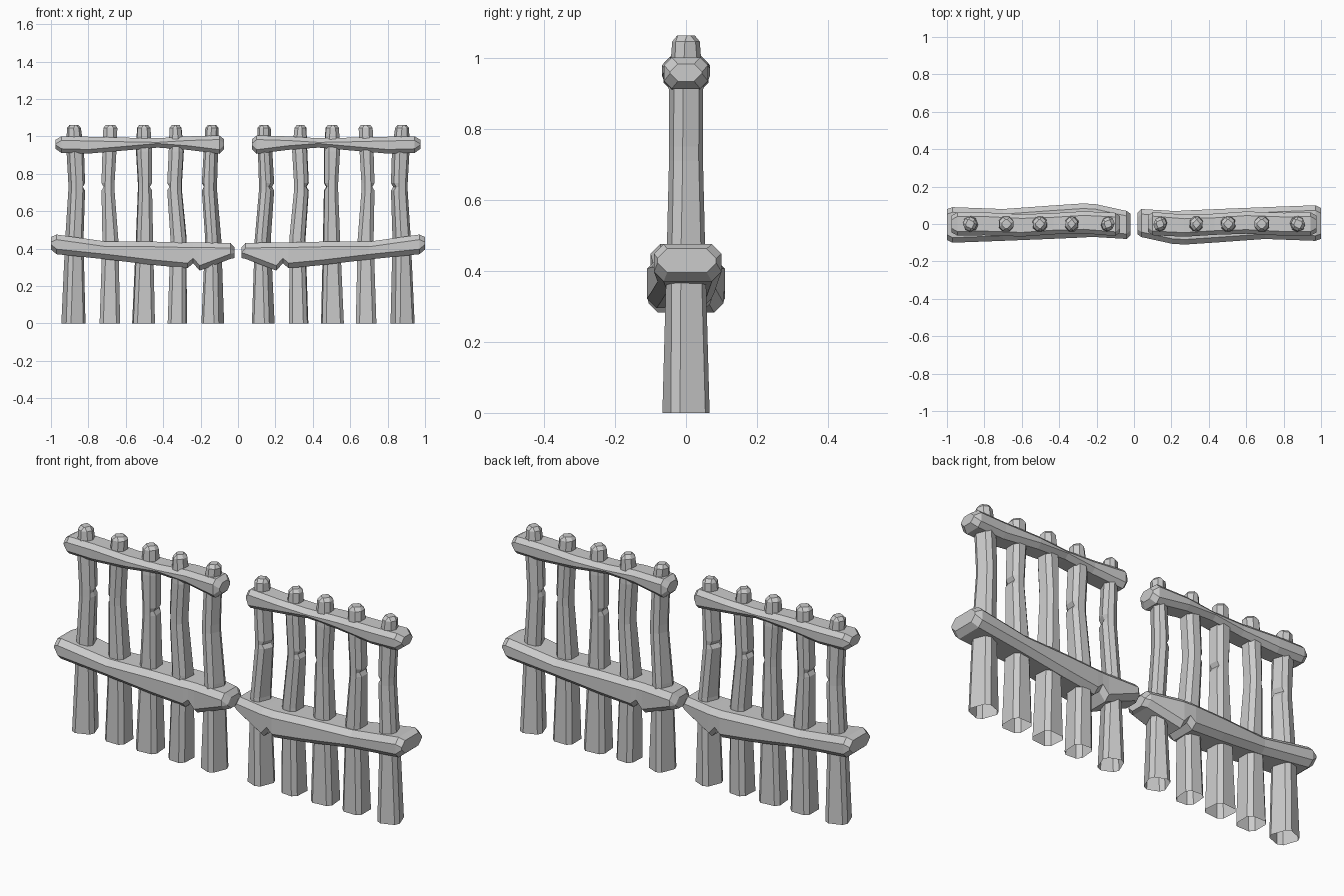
import bpy, bmesh, math
from mathutils import Vector

if "Cube" in bpy.data.objects:
    bpy.data.objects.remove(bpy.data.objects["Cube"])


def octagon(hu, hv, c):
    """Chamfered rectangle, half sizes hu x hv, chamfer c."""
    return [(hu, c - hv), (hu, hv - c), (hu - c, hv), (c - hu, hv),
            (-hu, hv - c), (-hu, c - hv), (c - hu, -hv), (hu - c, -hv)]


def loft(name, rings, cap_start=True):
    """Skin a list of octagonal rings; build it and its half-turned twin."""
    bm = bmesh.new()
    loops = [[bm.verts.new(p) for p in ring] for ring in rings]
    for a, b in zip(loops, loops[1:]):
        for i in range(8):
            j = (i + 1) % 8
            bm.faces.new((a[i], a[j], b[j], b[i]))
    if cap_start:
        bm.faces.new(loops[0][::-1])
    bm.faces.new(loops[-1])
    bmesh.ops.recalc_face_normals(bm, faces=bm.faces)
    mesh = bpy.data.meshes.new(name)
    bm.to_mesh(mesh)
    bm.free()
    for side, angle in (("left", 0), ("right", math.pi)):
        ob = bpy.data.objects.new(f"{name}_{side}", mesh)
        ob.rotation_euler.z = angle
        bpy.context.collection.objects.link(ob)


def rail(name, stations, c):
    """Stations: x, front y, back y, top z, bottom z."""
    rings = []
    for x, y0, y1, zt, zb in stations:
        rings.append([(x, (y0 + y1) / 2 + u, (zt + zb) / 2 + v)
                      for u, v in octagon((y1 - y0) / 2, (zt - zb) / 2, c)])
    loft(name, rings)


def post(name, angle, dent, stations):
    """Stations: z, left x, right x, half depth. Hollow at the ground."""
    rings = []
    ca, sa = math.cos(angle), math.sin(angle)
    for k, (z, x0, x1, hy) in enumerate(stations):
        hx = (x1 - x0) / 2
        shrink = 1 / (abs(ca) + 0.45 * abs(sa))
        ring = []
        for u, v in octagon(hx * shrink, hy, 0.02):
            ring.append(Vector(((x0 + x1) / 2 + u * ca - v * sa, u * sa + v * ca, z)))
        # small nick in one corner
        if k == 3:
            for i in dent:
                ring[i].x += 0.012 if i in (3, 4, 5, 6) else -0.012
        rings.append(ring)
    loft(name, rings, cap_start=False)


# Pickets: x extents at the ground, middle rail, nick, upper rail and tip
pickets = [
    (20, (0, 1), [(-.94, -.82), (-.92, -.83), (-.905, -.82), (-.915, -.825), (-.915, -.84)]),
    (0, (4, 5), [(-.74, -.63), (-.725, -.64), (-.73, -.66), (-.725, -.65), (-.72, -.645)]),
    (5, (0, 1), [(-.565, -.445), (-.545, -.455), (-.535, -.46), (-.545, -.46), (-.54, -.468)]),
    (-4, (4, 5), [(-.375, -.275), (-.36, -.275), (-.378, -.30), (-.37, -.29), (-.366, -.302)]),
    (-22, (4, 5), [(-.19, -.08), (-.17, -.095), (-.19, -.115), (-.18, -.11), (-.174, -.104)]),
]
for n, (deg, dent, xs) in enumerate(pickets, 1):
    g, m, k, u, t = xs
    post(f"picket_{n}", math.radians(deg), dent, [
        (0, *g, .058), (.45, *m, .05), (.71, *k, .044), (.73, *k, .044), (.75, *k, .044),
        (.92, *u, .044), (1.045, *t, .036), (1.062, t[0] + .013, t[1] - .013, .025)])

# Thick lower rail, sagging toward the gate gap, with a split in its underside
rail("lower_rail", [
    (-1.0, -.085, .08, .462, .395),
    (-.97, -.10, .09, .475, .37),
    (-.70, -.09, .08, .437, .342),
    (-.45, -.08, .098, .437, .312),
    (-.27, -.072, .11, .433, .295),
    (-.24, -.07, .108, .433, .322),
    (-.205, -.07, .106, .433, .282),
    (-.04, -.08, .07, .43, .345),
    (-.018, -.06, .055, .405, .37 - .02)], .027)

# Thin upper rail
rail("upper_rail", [
    (-.975, -.045, .045, .982, .933),
    (-.945, -.062, .062, 1.0, .912),
    (-.80, -.06, .062, .998, .908),
    (-.60, -.067, .052, .993, .925),
    (-.43, -.055, .058, .99, .94),
    (-.27, -.05, .068, 1.0, .928),
    (-.10, -.064, .06, 1.005, .907),
    (-.075, -.045, .042, .985, .93)], .022)
